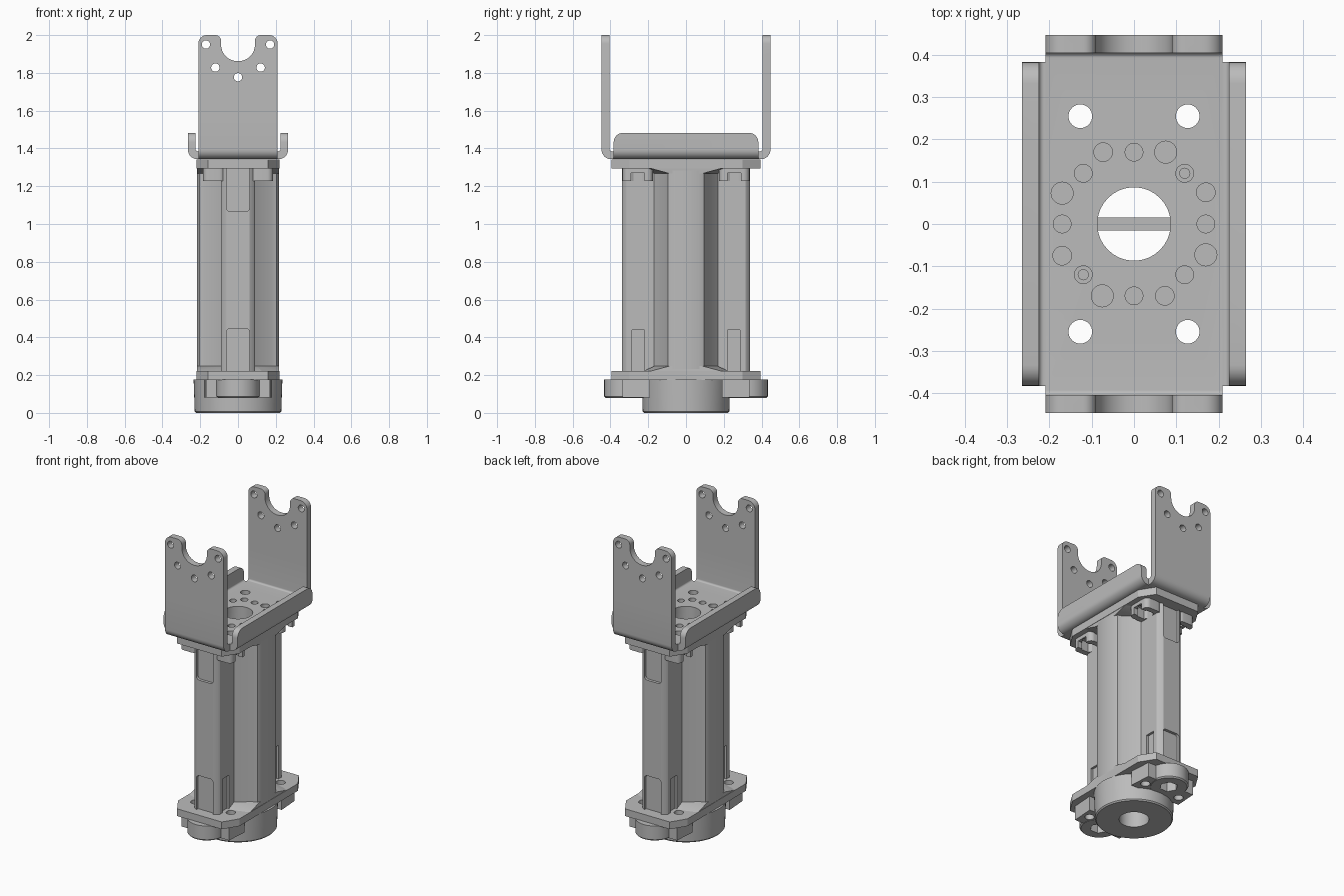
import bpy, bmesh, math
from mathutils import Vector

cube = bpy.data.objects.get("Cube")
if cube:
    bpy.data.objects.remove(cube, do_unlink=True)

grey = bpy.data.materials.new("plain grey")
grey.use_nodes = True
grey.diffuse_color = (0.5, 0.5, 0.5, 1)
grey.node_tree.nodes["Principled BSDF"].inputs["Base Color"].default_value = (0.5, 0.5, 0.5, 1)

BOTH = (-1, 1)
CORNERS = [(sx, sy) for sx in BOTH for sy in BOTH]
ORDER = {"x": lambda u, v, w: (w, u, v), "y": lambda u, v, w: (u, w, v), "z": lambda u, v, w: (u, v, w)}


def circle(u, v, r, n=32):
    return [(u + r * math.cos(math.tau * i / n), v + r * math.sin(math.tau * i / n)) for i in range(n)]


def rect(u0, u1, v0, v1):
    return [(u0, v0), (u1, v0), (u1, v1), (u0, v1)]


def rounded(corners, steps=8):
    """Outline from (u, v, fillet radius) corners."""
    out = []
    for i, (u, v, r) in enumerate(corners):
        p = Vector((u, v))
        a = (Vector(corners[i - 1][:2]) - p).normalized()
        b = (Vector(corners[(i + 1) % len(corners)][:2]) - p).normalized()
        if r == 0:
            out.append((u, v))
            continue
        half = a.angle(b) / 2
        c = p + (a + b).normalized() * r / math.sin(half)
        start = p + a * r / math.tan(half) - c
        end = p + b * r / math.tan(half) - c
        sweep = math.pi - 2 * half
        for k in range(steps + 1):
            t = k / steps
            q = (start * math.sin((1 - t) * sweep) + end * math.sin(t * sweep)) / math.sin(sweep)
            out.append(tuple(c + q))
    return out


def mirror4(quarter):
    """Full outline from a quarter running from the +u side to the +v side."""
    top = quarter + [(-u, v) for u, v in reversed(quarter)]
    return top + [(-u, -v) for u, v in top]


def solid(name, pieces, axis="z"):
    """Object of lofted pieces; each piece is a list of (outline, height) sections."""
    bm = bmesh.new()
    for sections in pieces:
        rings = [[bm.verts.new(ORDER[axis](u, v, w)) for u, v in pts] for pts, w in sections]
        n = len(rings[0])
        caps = [bm.faces.new(rings[0]), bm.faces.new(rings[-1])]
        for lo, hi in zip(rings, rings[1:]):
            for i in range(n):
                bm.faces.new((lo[i], lo[(i + 1) % n], hi[(i + 1) % n], hi[i]))
    bmesh.ops.recalc_face_normals(bm, faces=bm.faces)
    mesh = bpy.data.meshes.new(name)
    bm.to_mesh(mesh)
    bm.free()
    mesh.materials.append(grey)
    obj = bpy.data.objects.new(name, mesh)
    bpy.context.collection.objects.link(obj)
    return obj


def prism(pts, a, b):
    return [(pts, a), (pts, b)]


def cut(obj, pieces, axis="z", operation="DIFFERENCE"):
    cutter = solid("cutter", pieces, axis)
    mod = obj.modifiers.new("cut", "BOOLEAN")
    mod.operation, mod.solver, mod.object = operation, "EXACT", cutter
    bpy.context.view_layer.update()
    result = bpy.data.meshes.new_from_object(obj.evaluated_get(bpy.context.evaluated_depsgraph_get()))
    obj.modifiers.clear()
    obj.data = result
    bpy.data.objects.remove(cutter, do_unlink=True)


def holes(spots, a, b):
    return [prism(circle(u, v, r), a, b) for u, v, r in spots]


BX, BY = 0.127, 0.255
bolt_spots = [(sx * BX, sy * BY, 0.028) for sx, sy in CORNERS]

# Bracket: folded base and tall end plates
u_shape = rounded([(-0.447, 1.343, 0.05), (0.447, 1.343, 0.05), (0.447, 2, 0), (0.405, 2, 0),
                   (0.405, 1.385, 0.012), (-0.405, 1.385, 0.012), (-0.405, 2, 0), (-0.447, 2, 0)])
bracket = solid("bracket", [prism(u_shape, -0.21, 0.21)], "x")
outline = rounded([(-0.22, 1.3, 0), (0.22, 1.3, 0), (0.22, 1.6, 0), (0.21, 1.6, 0), (0.21, 2, 0.045), (0.09, 2, 0.03),
                   (0.09, 1.862, 0.088), (-0.09, 1.862, 0.088), (-0.09, 2, 0.03), (-0.21, 2, 0.045),
                   (-0.21, 1.6, 0), (-0.22, 1.6, 0)])
cut(bracket, [prism(outline, -0.6, 0.6)], "y", "INTERSECT")
plate_spots = [(0, 1.777, 0.022)] + [(s * u, v, 0.022) for s in BOTH for u, v in ((0.17, 1.95), (0.12, 1.828))]
cut(bracket, holes(plate_spots, -0.6, 0.6), "y")
ring = [(0, 0, 0.087)] + bolt_spots
for s in BOTH:
    ring += [(s * 0.17, 0, 0.021), (0, s * 0.17, 0.021), (s * 0.12, s * 0.12, 0.021), (s * 0.12, -s * 0.12, 0.021),
             (s * 0.075, s * 0.17, 0.026), (-s * 0.073, s * 0.17, 0.022),
             (s * 0.17, s * 0.075, 0.022), (s * 0.17, -s * 0.073, 0.026)]
cut(bracket, holes(ring, 1.3, 1.42))

# Bracket: low side lips
parts = [bracket]
for s, side in ((1, "left"), (-1, "right")):
    lip = rounded([(s * 0.209, 1.343, 0), (s * 0.265, 1.343, 0.05), (s * 0.265, 1.483, 0), (s * 0.225, 1.483, 0),
                   (s * 0.225, 1.385, 0.012), (s * 0.209, 1.385, 0)])
    obj = solid(side + "_lip", [prism(lip, -0.383, 0.383)], "y")
    trim = rounded([(-0.383, 1.3, 0), (0.383, 1.3, 0), (0.383, 1.483, 0.05), (-0.383, 1.483, 0.05)])
    cut(obj, [prism(trim, -0.4, 0.4)], "x", "INTERSECT")
    parts.append(obj)

# Column: cross-shaped extrusion with a bore
column_outline = mirror4([(0.217, 0.07), (0.205, 0.095), (0.175, 0.105), (0.09, 0.17), (0.09, 0.315), (0.083, 0.326),
                          (0.06, 0.34)])
column = solid("column", [prism(column_outline, 0.2, 1.31)])
cut(column, [prism(circle(0, 0, 0.09), 0.1, 1.4)])
# Recesses on the front and back ridges
for s in BOTH:
    for lo, hi, r0, r1 in ((0.15, 0.447, 0, 0.02), (1.066, 1.4, 0.02, 0)):
        pocket = rounded([(-0.06, lo, r0), (0.06, lo, r0), (0.06, hi, r1), (-0.06, hi, r1)])
        cut(column, [prism(pocket, s * 0.322, s * 0.4)], "y")
# Screw clearance channels
cut(column, [prism(rect(sx * 0.075, sx * 0.2, sy * 0.22, sy * 0.287), 0.1, 0.44) for sx, sy in CORNERS])
parts.append(column)

# Sloped collars where the column meets its flanges
inner = mirror4([(0.216, 0.09), (0.1, 0.17)])
outer = mirror4([(0.218, 0.2), (0.13, 0.23)])
for name, near, far in (("lower_collar", 0.218, 0.247), ("upper_collar", 1.298, 1.268)):
    collar = solid(name, [[(outer, near), (inner, far)]])
    cut(collar, holes([(0, 0, 0.09)] + bolt_spots, 0.1, 1.4))
    parts.append(collar)

# Flanges
flange_outline = mirror4([(0.22, 0.3), (0.16, 0.395)])
for name, lo, hi in (("lower_flange", 0.175, 0.222), ("upper_flange", 1.293, 1.342)):
    flange = solid(name, [prism(flange_outline, lo, hi)])
    cut(flange, holes([(0, 0, 0.09)] + bolt_spots, 0, 1.5))
    parts.append(flange)
cut(parts[-1], holes([(s * 0.12, s * 0.12, 0.012) for s in BOTH], 1.2, 1.4))

# Nut holders under the upper flange
for i, (sx, sy) in enumerate(CORNERS):
    x, y = sx * BX, sy * BY
    shape = rounded([(x - 0.058, y - 0.08, 0.03), (x + 0.058, y - 0.08, 0.03),
                     (x + 0.058, y + 0.08, 0.03), (x - 0.058, y + 0.08, 0.03)])
    holder = solid("nut_holder_%d" % (i + 1), [prism(shape, 1.228, 1.295)])
    cut(holder, [prism(circle(x, y, 0.05, 6), 1.2, 1.32)])
    cut(holder, [prism(rect(x, x + sx * 0.1, y - 0.035, y + 0.035), 1.2, 1.27)])
    parts.append(holder)

# Round base hub
hub = solid("base_hub", [[(circle(0, 0, 0.222, 64), 0), (circle(0, 0, 0.229, 64), 0.008),
                          (circle(0, 0, 0.235, 64), 0.176)]])
cut(hub, holes([(0, 0, 0.088)], -0.1, 0.3))
parts.append(hub)

# End bosses with hex sockets, on pads with screw holes
for s, end in ((-1, "front"), (1, "back")):
    pad_shape = [(-0.18, s * 0.19), (0.18, s * 0.19), (0.17, s * 0.335), (-0.17, s * 0.335)]
    pad = solid(end + "_pad", [prism(pad_shape, 0.082, 0.178)])
    cut(pad, holes([(sx * BX, s * BY, 0.028) for sx in BOTH], 0, 0.3))
    socket = [prism(circle(0, s * 0.318, 0.055, 6), 0, 0.14)]
    cut(pad, socket)
    boss = solid(end + "_boss", [[(circle(0, s * 0.318, 0.107), 0.08), (circle(0, s * 0.318, 0.115), 0.088),
                                  (circle(0, s * 0.318, 0.115), 0.177)]])
    cut(boss, socket)
    cut(boss, holes([(sx * BX, s * BY, 0.028) for sx in BOTH], 0, 0.3))
    parts += [pad, boss]

# Thin bar across the bore
parts.append(solid("cross_bar", [prism(rect(-0.095, 0.095, -0.015, 0.015), 0.18, 0.22)]))

# Smooth the round surfaces, keep edges crisp
for obj in parts:
    bpy.ops.object.select_all(action="DESELECT")
    obj.select_set(True)
    bpy.context.view_layer.objects.active = obj
    bpy.ops.object.shade_smooth_by_angle(angle=math.radians(28))
